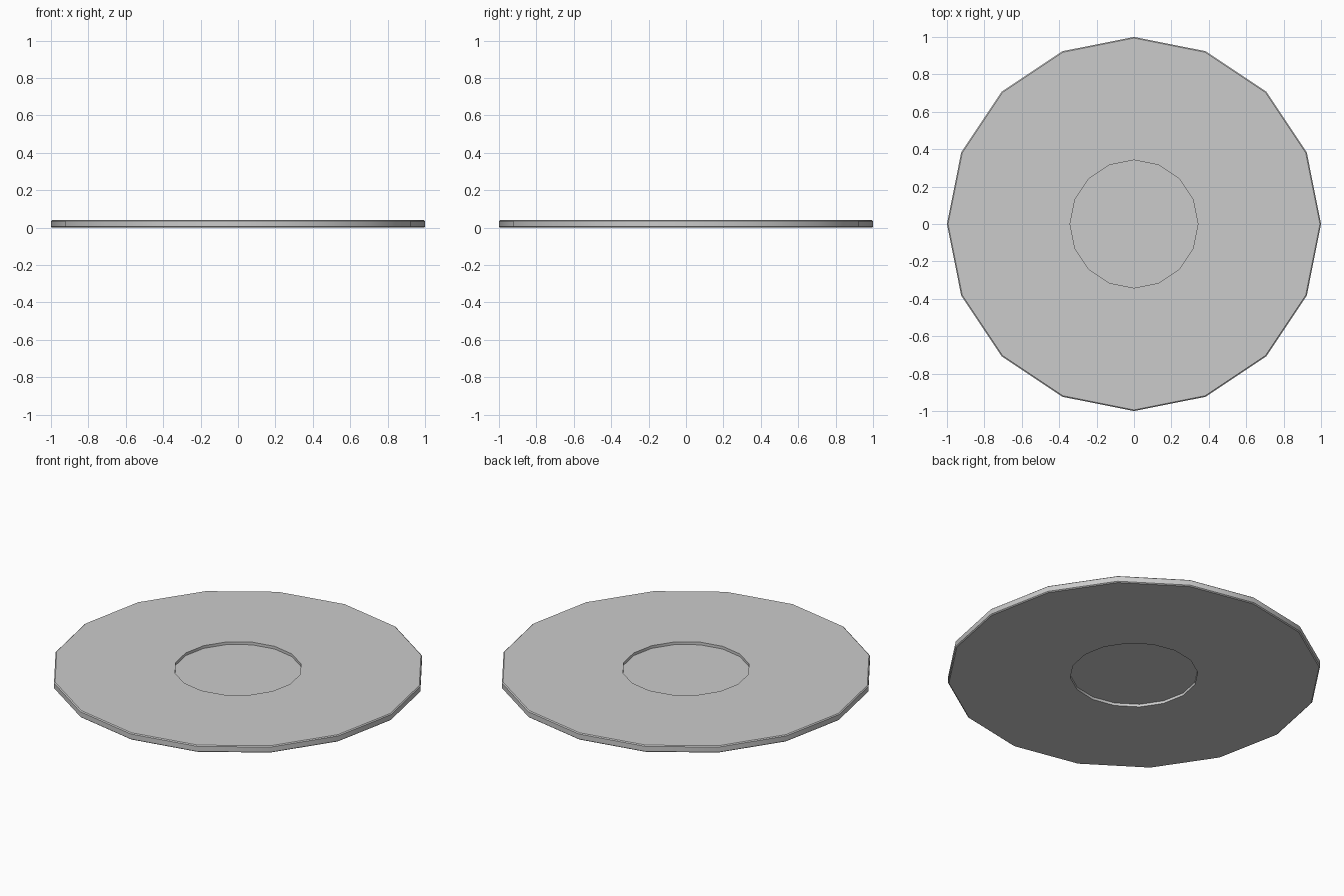
import bpy, bmesh, math

if "Cube" in bpy.data.objects:
    bpy.data.objects.remove(bpy.data.objects["Cube"])

SIDES = 16


def lathe(name, profile):
    """Revolve a closed-to-axis (radius, z) profile into a capped solid."""
    bm = bmesh.new()
    rings = []
    for r, z in profile:
        rings.append([bm.verts.new((r * math.cos(a), r * math.sin(a), z))
                      for a in (2 * math.pi * i / SIDES for i in range(SIDES))])
    for lo, hi in zip(rings, rings[1:]):
        for i in range(SIDES):
            j = (i + 1) % SIDES
            bm.faces.new((lo[i], lo[j], hi[j], hi[i]))
    # flat centre panels closing both sides
    bm.faces.new(rings[0][::-1])
    bm.faces.new(rings[-1])
    bmesh.ops.recalc_face_normals(bm, faces=bm.faces)
    mesh = bpy.data.meshes.new(name)
    bm.to_mesh(mesh)
    bm.free()
    obj = bpy.data.objects.new(name, mesh)
    bpy.context.collection.objects.link(obj)
    return obj


# Flat disc: chamfered rim, centre panel recessed on both faces
disc = lathe("recessed_disc", [
    (0.342, 0.016), (0.342, 0.0),      # lower recess wall
    (0.994, 0.0), (1.0, 0.005),        # underside and lower rim chamfer
    (1.0, 0.035), (0.994, 0.04),       # rim and upper chamfer
    (0.342, 0.04), (0.342, 0.024),     # top face and upper recess wall
])

bpy.context.view_layer.objects.active = disc
disc.select_set(True)
bpy.ops.object.shade_smooth_by_angle(angle=math.radians(30))
